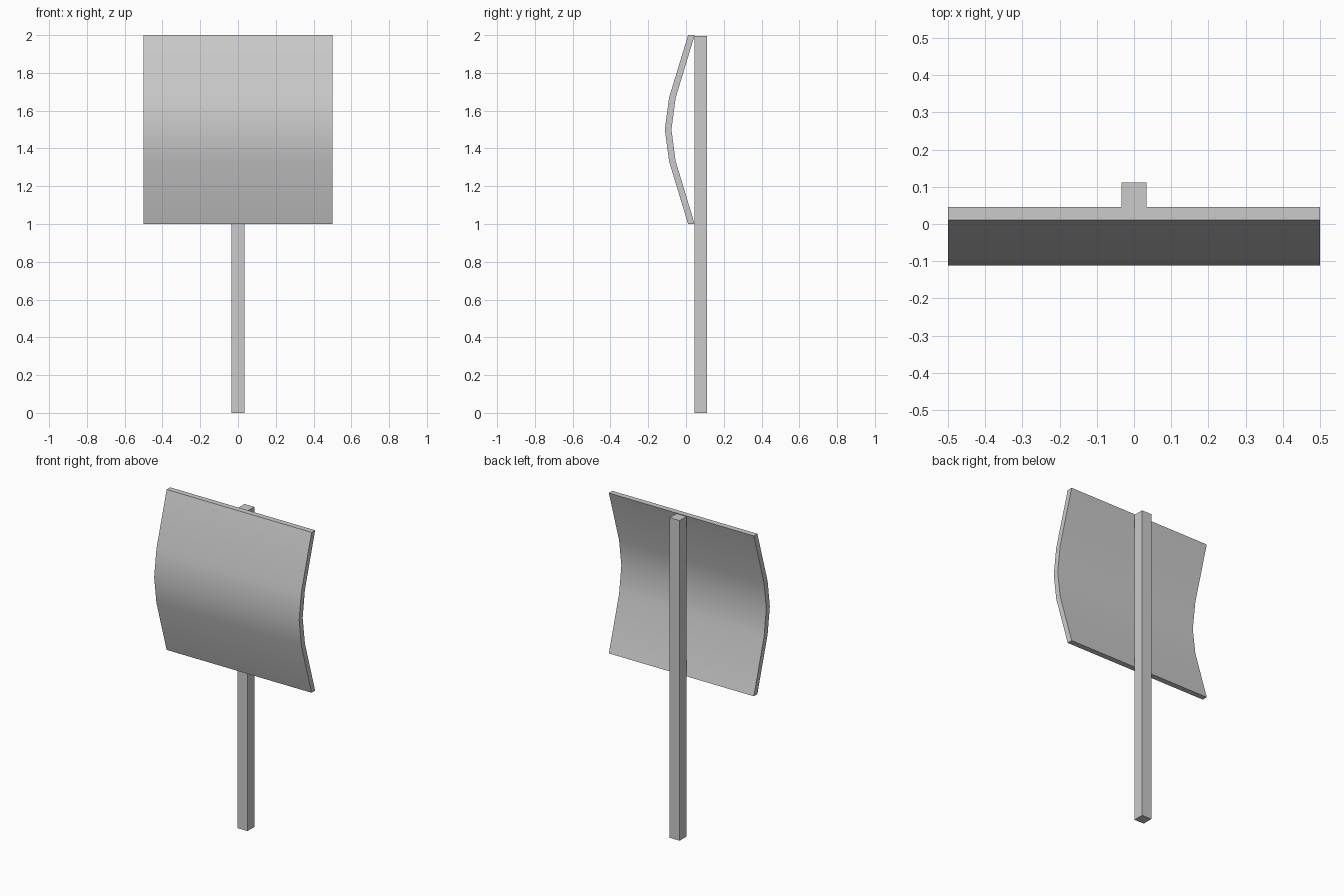
import bpy, bmesh

if "Cube" in bpy.data.objects:
    bpy.data.objects.remove(bpy.data.objects["Cube"])


def extrude_profile(name, profile, half_width):
    """Extrude a closed (y, z) outline along x, centred on x = 0."""
    bm = bmesh.new()
    face = bm.faces.new([bm.verts.new((-half_width, y, z)) for y, z in profile])
    result = bmesh.ops.extrude_face_region(bm, geom=[face])
    verts = [g for g in result["geom"] if isinstance(g, bmesh.types.BMVert)]
    bmesh.ops.translate(bm, verts=verts, vec=(2 * half_width, 0, 0))
    bmesh.ops.recalc_face_normals(bm, faces=bm.faces)
    mesh = bpy.data.meshes.new(name)
    bm.to_mesh(mesh)
    bm.free()
    obj = bpy.data.objects.new(name, mesh)
    bpy.context.collection.objects.link(obj)
    return obj


# Curved sign panel, bowed toward the front, constant depth
depth = 0.035
front = [(0.011, 1.0), (-0.09, 1.333), (-0.112, 1.5), (-0.09, 1.667), (0.011, 2.0)]
back = [(y + depth, z) for y, z in reversed(front)]
panel = extrude_profile("sign_panel", front + back, 0.5)
bpy.context.view_layer.objects.active = panel
panel.select_set(True)
bpy.ops.object.shade_smooth_by_angle(angle=0.6)

# Square post behind the panel
extrude_profile("post", [(0.045, 0), (0.112, 0), (0.112, 1.996), (0.045, 1.996)], 0.034)
